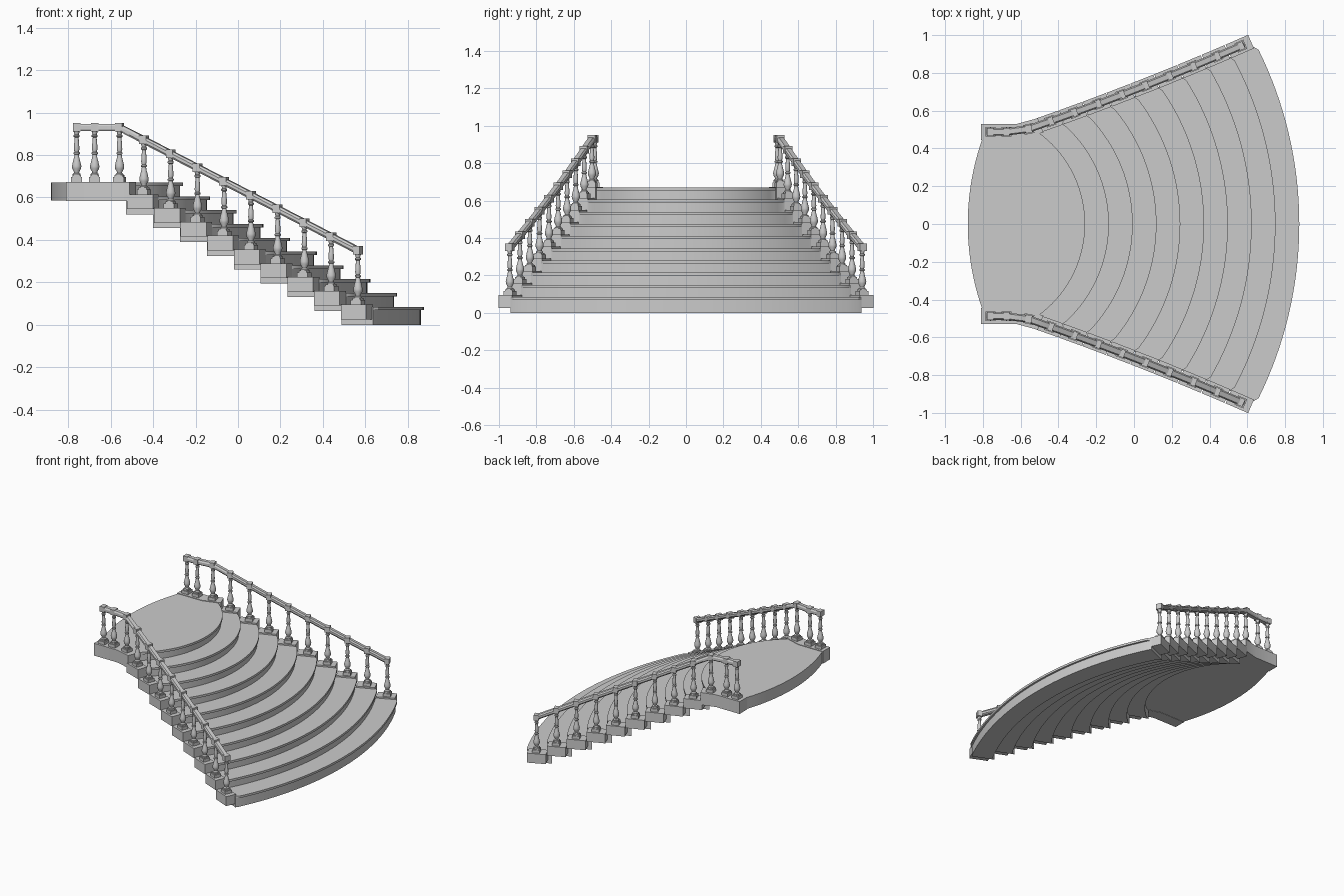
import bpy, bmesh, math
from mathutils import Matrix, Vector

if "Cube" in bpy.data.objects:
    bpy.data.objects.remove(bpy.data.objects["Cube"])

RISE, RUN, N = 0.065, 0.126, 9


def curve_y(x):
    # plan curve followed by the balustrade
    t = x + 0.56
    return 0.503 + 0.345 * t + 0.04 * t * t


def heading(x):
    return math.atan(0.345 + 0.08 * (x + 0.56))


def finish(name, bm, mirror=False):
    bmesh.ops.recalc_face_normals(bm, faces=bm.faces)
    me = bpy.data.meshes.new(name)
    bm.to_mesh(me)
    bm.free()
    ob = bpy.data.objects.new(name, me)
    bpy.context.collection.objects.link(ob)
    if mirror:
        m = ob.modifiers.new("mirror", 'MIRROR')
        m.use_axis = (False, True, False)
    bpy.ops.object.select_all(action='DESELECT')
    ob.select_set(True)
    bpy.context.view_layer.objects.active = ob
    bpy.ops.object.shade_smooth_by_angle(angle=math.radians(30))
    return ob


def prism(bm, pts, z0, z1):
    lo = [bm.verts.new((x, y, z0)) for x, y in pts]
    hi = [bm.verts.new((x, y, z1)) for x, y in pts]
    bm.faces.new(lo[::-1])
    bm.faces.new(hi)
    for i in range(len(pts)):
        j = (i + 1) % len(pts)
        bm.faces.new((lo[i], lo[j], hi[j], hi[i]))


def box(bm, size, centre, angle=0):
    mat = (Matrix.Translation(centre) @ Matrix.Rotation(angle, 4, 'Z')
           @ Matrix.Diagonal((*size, 1)))
    bmesh.ops.create_cube(bm, size=1, matrix=mat)


def arc(apex, ex, ey, dx=0, n=32):
    # circular arc from (ex,-ey) through (apex,0) to (ex,ey)
    s = apex - ex
    r = (ey * ey + s * s) / (2 * abs(s))
    a = math.asin(ey / r)
    sg = 1 if s > 0 else -1
    return [(apex + dx - sg * r * (1 - math.cos(a * (2 * i / n - 1))),
             r * math.sin(a * (2 * i / n - 1))) for i in range(n + 1)]


def step_arc(k, dx=0):
    ex = 0.66 - 0.127 * k
    return arc(0.875 - RUN * k, ex, curve_y(ex) - 0.062, dx)


def side_point(k, dx=0):
    x = 0.635 - 0.127 * k
    return (x + dx, curve_y(x + dx) - 0.035)


def flip(p):
    return (p[0], -p[1])


# Curved steps: riser body plus overhanging tread, each tucked under the next
for k in range(N):
    top = 0.085 + RISE * k
    f, b = side_point(k), side_point(k + 1, -0.02)
    rear = [f, b] + step_arc(k + 1, -0.02)[::-1] + [flip(b), flip(f)]
    bm = bmesh.new()
    prism(bm, step_arc(k, -0.014) + rear, top - 0.085, top - 0.016)
    prism(bm, step_arc(k) + rear, top - 0.016, top)
    finish("step_%d" % (k + 1), bm)

# Landing with bowed back edge
top = 0.67
f = side_point(N)
side = [f, (-0.61, 0.465), (-0.80, 0.465)]
rear = side + arc(-0.88, -0.805, 0.445)[::-1] + [flip(p) for p in side[::-1]]
bm = bmesh.new()
prism(bm, step_arc(N, -0.014) + rear, top - 0.085, top - 0.016)
prism(bm, step_arc(N) + rear, top - 0.016, top)
finish("landing", bm)

# Plinth blocks carrying the balusters
bm = bmesh.new()
for k in range(N):
    x = 0.56 - RUN * k
    box(bm, (0.13, 0.078, 0.07), (x, curve_y(x), 0.06 + RISE * k), heading(x))
prism(bm, [(-0.81, 0.53), (-0.62, 0.53), (-0.51, 0.56), (-0.48, 0.485),
           (-0.61, 0.445), (-0.81, 0.445)], 0.583, 0.674)
finish("plinth_blocks", bm, True)

# Baluster positions: (x, y, base z, heading), bottom to top
spots = []
for k in range(N + 1):
    x = 0.565 - RUN * k
    z = 0.095 + RISE * k if k < N else 0.674
    spots.append((x, curve_y(x), z, heading(x) if k < N else 0.2))
spots[-1] = (-0.558, 0.503, 0.674, 0.2)
spots += [(-0.675, 0.488, 0.674, 0), (-0.76, 0.488, 0.674, 0)]

# Turned balusters: (radius, height) profile
PROFILE = [(0.019, 0.03), (0.019, 0.036), (0.012, 0.042), (0.013, 0.048),
           (0.021, 0.062), (0.022, 0.074), (0.018, 0.092), (0.012, 0.115),
           (0.010, 0.128), (0.015, 0.131), (0.015, 0.137), (0.010, 0.141),
           (0.013, 0.152), (0.012, 0.175), (0.009, 0.208), (0.014, 0.212),
           (0.014, 0.219), (0.010, 0.223), (0.015, 0.24)]
SIDES = 12
bm = bmesh.new()
for x, y, z, a in spots:
    box(bm, (0.052, 0.052, 0.022), (x, y, z + 0.011), a)
    box(bm, (0.040, 0.040, 0.010), (x, y, z + 0.026), a)
    rings = [[bm.verts.new((x + r * math.cos(2 * math.pi * i / SIDES),
                            y + r * math.sin(2 * math.pi * i / SIDES), z + h))
              for i in range(SIDES)] for r, h in PROFILE]
    for p, q in zip(rings, rings[1:]):
        for i in range(SIDES):
            j = (i + 1) % SIDES
            bm.faces.new((p[i], p[j], q[j], q[i]))
    # square cap that joins the rail
    box(bm, (0.034, 0.042, 0.040), (x, y, z + 0.256), a)
finish("balusters", bm, True)

# Handrail swept through the baluster tops
SECTION = [(-0.014, 0.238), (0.014, 0.238), (0.020, 0.247), (0.020, 0.262),
           (0.013, 0.273), (-0.013, 0.273), (-0.020, 0.262), (-0.020, 0.247)]
bm = bmesh.new()
rings = []
for x, y, z, a in spots:
    n = Vector((-math.sin(a), math.cos(a), 0))
    rings.append([bm.verts.new(Vector((x, y, z + h)) + n * w) for w, h in SECTION])
for p, q in zip(rings, rings[1:]):
    for i in range(len(SECTION)):
        j = (i + 1) % len(SECTION)
        bm.faces.new((p[i], p[j], q[j], q[i]))
bm.faces.new(rings[0])
bm.faces.new(rings[-1])
finish("handrail", bm, True)
